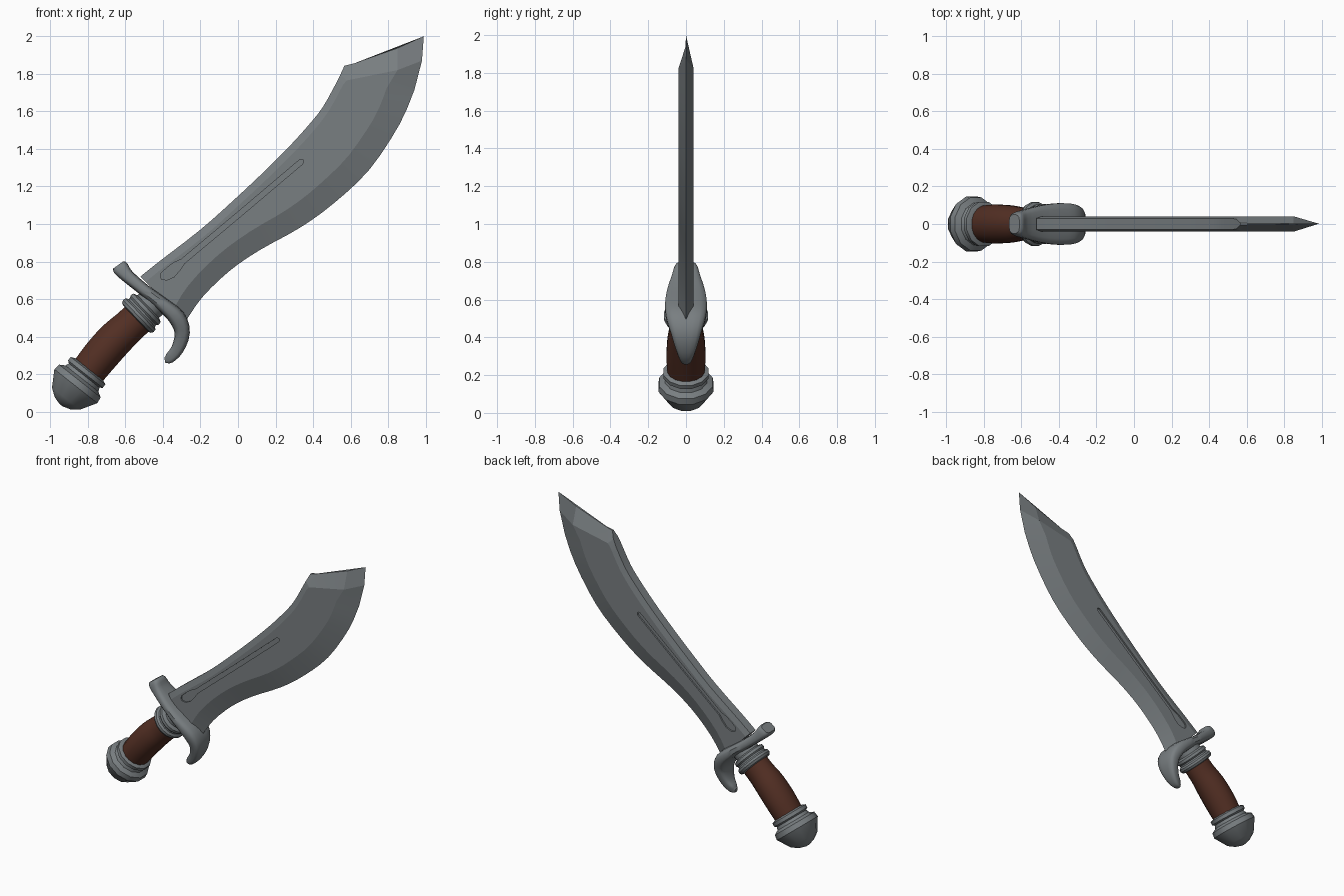
import bpy, bmesh, math
from mathutils import Vector

if "Cube" in bpy.data.objects:
    bpy.data.objects.remove(bpy.data.objects["Cube"], do_unlink=True)


def material(name, rgb):
    m = bpy.data.materials.new(name)
    m.use_nodes = True
    m.diffuse_color = (*rgb, 1)
    m.node_tree.nodes["Principled BSDF"].inputs["Base Color"].default_value = (*rgb, 1)
    return m


steel = material("grey steel", (0.19, 0.21, 0.22))
leather = material("brown leather", (0.085, 0.028, 0.017))


def loft(name, rings, mat):
    """Skin a list of closed rings and cap both ends."""
    bm = bmesh.new()
    loops = [[bm.verts.new(p) for p in ring] for ring in rings]
    n = len(loops[0])
    for a, b in zip(loops, loops[1:]):
        for i in range(n):
            j = (i + 1) % n
            bm.faces.new((a[i], a[j], b[j], b[i]))
    bm.faces.new(loops[0])
    bm.faces.new(loops[-1])
    bmesh.ops.recalc_face_normals(bm, faces=bm.faces)
    mesh = bpy.data.meshes.new(name)
    bm.to_mesh(mesh)
    bm.free()
    mesh.materials.append(mat)
    obj = bpy.data.objects.new(name, mesh)
    bpy.context.collection.objects.link(obj)
    return obj


def smooth(obj, degrees):
    bpy.ops.object.select_all(action='DESELECT')
    obj.select_set(True)
    bpy.context.view_layer.objects.active = obj
    bpy.ops.object.shade_smooth_by_angle(angle=math.radians(degrees))


def spline(rows, steps):
    """Catmull-Rom through rows of numbers."""
    rows = [Vector(r) for r in rows]
    out = []
    for i in range(len(rows) - 1):
        p0, p1, p2 = rows[max(i - 1, 0)], rows[i], rows[i + 1]
        p3 = rows[min(i + 2, len(rows) - 1)]
        for k in range(steps):
            t = k / steps
            out.append(p1 + (p2 - p0) * (t / 2)
                       + (p0 * 2 - p1 * 5 + p2 * 4 - p3) * (t * t / 2)
                       + (p1 * 3 - p0 - p2 * 3 + p3) * (t ** 3 / 2))
    return out + [rows[-1]]


def ring(x, z, side, ru, rv, sides, power=1.0):
    """Superellipse ring: ru across in the xz plane, rv along y."""
    pts = []
    for i in range(sides):
        a = math.tau * (i + 0.5) / sides
        c, s = math.cos(a), math.sin(a)
        u = math.copysign(abs(c) ** power, c) * ru
        v = math.copysign(abs(s) ** power, s) * rv
        pts.append((x + side[0] * u, v, z + side[1] * u))
    return pts


def sweep(name, rows, sides, mat, power=1.0):
    """Rows hold x, z, in-plane radius and y radius along a path."""
    rings = []
    for i, (x, z, ru, rv) in enumerate(rows):
        a, b = rows[max(i - 1, 0)], rows[min(i + 1, len(rows) - 1)]
        d = Vector((b[0] - a[0], b[1] - a[1])).normalized()
        rings.append(ring(x, z, (-d.y, d.x), ru, rv, sides, power))
    return loft(name, rings, mat)


def lathe(name, centre, axis, profile, sides, mat):
    """Turn a (distance, radius) profile about a tilted axis."""
    d = Vector(axis).normalized()
    return loft(name, [ring(centre[0] + d.x * t, centre[1] + d.y * t,
                            (-d.y, d.x), r, r, sides) for t, r in profile], mat)


# Blade: spine and cutting edge stations (spine x, z, edge x, z)
stations = spline([
    (-.52, .72, -.28, .48), (-.42, .80, -.19, .61), (-.20, .97, -.045, .75),
    (-.02, 1.13, .114, .86), (.14, 1.28, .33, .98), (.27, 1.41, .51, 1.11),
    (.37, 1.52, .70, 1.29), (.45, 1.62, .86, 1.53), (.52, 1.745, .94, 1.715)], 3)


def blade_ring(s, si, ei, e, spine_half, half):
    row = [(s, spine_half), (si, half), (ei, half), (e, 0), (ei, -half), (si, -half), (s, -spine_half)]
    return [(p[0], y, p[1]) for p, y in row]


rings = []
for k, st in enumerate(stations):
    s, e = Vector(st[:2]), Vector(st[2:])
    d = (e - s).normalized()
    bevel = 0.09 + 0.06 * k / len(stations)
    rings.append(blade_ring(s, s + d * 0.04, e - d * bevel, e, .03, .041))
# Clipped point
rings.append(blade_ring((.545, 1.795), (.58, 1.765), (.85, 1.82), (.98, 1.87), .026, .041))
rings.append(blade_ring((.567, 1.843), (.62, 1.856), (.85, 1.937), (.99, 2.0), .006, .003))
blade = loft("blade", rings, steel)

# Narrow groove with a wide lower end, cut into both faces
groove = [(-.41, .71, .006), (-.395, .72, .024), (-.36, .742, .031), (-.325, .775, .026),
          (-.295, .80, .014), (.01, 1.055, .014), (.335, 1.33, .014), (.347, 1.34, .005)]
for sign in (1, -1):
    side = Vector((-.64, .77))
    cutter = loft("groove_cutter", [
        [(x + side.x * w * a, sign * y, z + side.y * w * a)
         for a, y in ((1, .031), (1, .07), (-1, .07), (-1, .031))] for x, z, w in groove], steel)
    cutter.hide_render = True
    mod = blade.modifiers.new("groove", 'BOOLEAN')
    mod.operation = 'DIFFERENCE'
    mod.solver = 'EXACT'
    mod.object = cutter
    bpy.context.view_layer.objects.active = blade
    bpy.ops.object.modifier_apply(modifier=mod.name)
    bpy.data.objects.remove(cutter, do_unlink=True)
smooth(blade, 12)

# Hooked crossguard
guard = sweep("crossguard", spline([
    (-.638, .782, .034, .05), (-.625, .765, .044, .062), (-.588, .722, .036, .075),
    (-.497, .646, .033, .10), (-.40, .57, .038, .112), (-.325, .50, .046, .105),
    (-.297, .42, .041, .08), (-.322, .335, .034, .052), (-.365, .285, .028, .03),
    (-.39, .275, .014, .014)], 3), 16, steel, 0.6)
smooth(guard, 40)

# Collar under the guard
collar = lathe("collar", (-.52, .52), (.72, .69), [
    (-.035, .095), (-.03, .112), (-.015, .12), (.0, .118), (.01, .104), (.02, .102),
    (.03, .11), (.048, .108), (.058, .085), (.12, .085)], 16, steel)
smooth(collar, 35)

# Curved grip
grip = sweep("grip", spline([
    (-.81, .20, .094, .098), (-.735, .295, .099, .105), (-.655, .385, .099, .10),
    (-.585, .45, .094, .088), (-.51, .52, .092, .088)], 3), 16, leather)
smooth(grip, 40)

# Pommel with its ring
pommel = lathe("pommel", (-.864, .136), (.62, .785), [
    (-.128, .012), (-.115, .055), (-.085, .098), (-.0, .151), (.035, .146), (.052, .116),
    (.072, .108), (.082, .122), (.105, .122), (.115, .098)], 12, steel)
smooth(pommel, 32)
